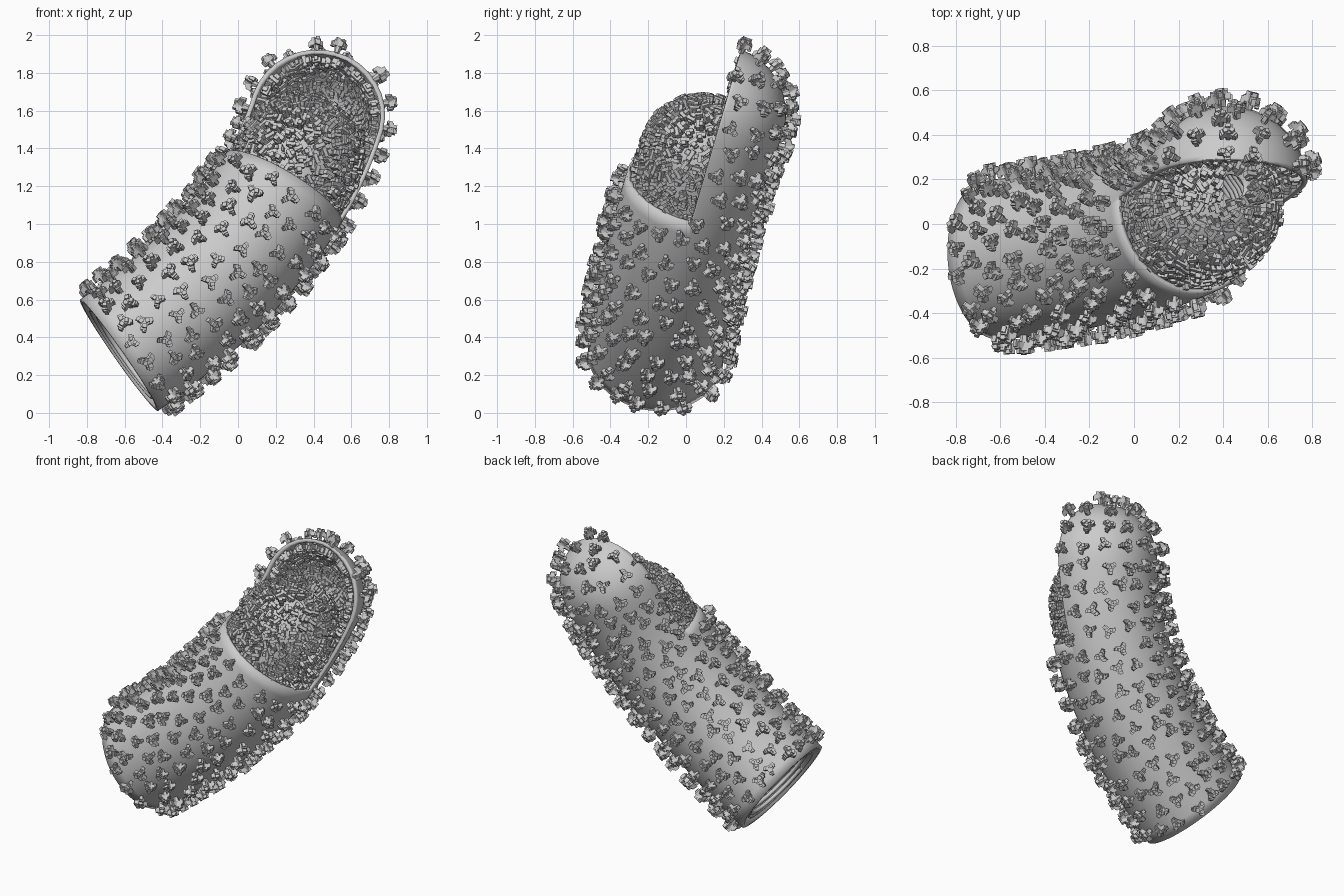
import bpy, bmesh, math, random
from mathutils import Vector, Matrix

if "Cube" in bpy.data.objects:
    bpy.data.objects.remove(bpy.data.objects["Cube"])

random.seed(4)
R, LEN, ROWS, CUT_ROW = 0.36, 1.75, 34, 19     # membrane radius, axis length, skin rows
CUT = (LEN + R * math.pi / 2) * CUT_ROW / ROWS  # distance along the axis where the cutaway starts
AXIS = [Vector(p) for p in ((-.63, -.16, .305), (-.18, -.12, .62), (.25, -.03, 1.05), (.42, .17, 1.585))]
PLANE_CO, PLANE_NO = Vector((0, -.266, 0)), Vector((0, -1, .29)).normalized()


def frame(t):
    """Point, tangent and two cross-section directions on the bent axis."""
    a, b, c, d = AXIS
    s = 1 - t
    p = a * s**3 + b * 3 * s * s * t + c * 3 * s * t * t + d * t**3
    tan = ((b - a) * s * s + (c - b) * 2 * s * t + (d - c) * t * t).normalized()
    f = Vector((0, -1, 0))
    f = (f - tan * f.dot(tan)).normalized()
    return p, tan, f, tan.cross(f)


def surf(u, phi, r, t_end=1.0):
    """Point and normal on a bullet: u runs along the tube, then over the dome."""
    over = max(0, u - LEN * t_end) / r
    p, tan, f, g = frame(min(u / LEN, t_end))
    n = (f * math.cos(phi) + g * math.sin(phi)) * math.cos(over) + tan * math.sin(over)
    return p + n * r, n


def top(r, t_end=1.0):
    return LEN * t_end + r * math.pi / 2


def in_front(p):
    return (p - PLANE_CO).dot(PLANE_NO)


def finish(name, bm, thick=0, smooth=True):
    me = bpy.data.meshes.new(name)
    bm.to_mesh(me)
    bm.free()
    ob = bpy.data.objects.new(name, me)
    bpy.context.collection.objects.link(ob)
    if thick:
        m = ob.modifiers.new("thickness", 'SOLIDIFY')
        m.thickness, m.offset = thick, -1
    if smooth:
        bpy.context.view_layer.objects.active = ob
        ob.select_set(True)
        bpy.ops.object.shade_smooth_by_angle(angle=math.radians(40))
        ob.select_set(False)
    return ob


def skin(u0, u1, r, t_end=1.0, seg=64, rows=ROWS):
    bm = bmesh.new()
    rings = [[bm.verts.new(surf(u0 + (u1 - u0) * i / rows, 2 * math.pi * j / seg, r, t_end)[0])
              for j in range(seg)] for i in range(rows + 1)]
    for lo, hi in zip(rings, rings[1:]):
        for j in range(seg):
            k = (j + 1) % seg
            bm.faces.new((lo[j], lo[k], hi[k], hi[j]))
    bmesh.ops.remove_doubles(bm, verts=bm.verts, dist=.0004)
    bmesh.ops.recalc_face_normals(bm, faces=bm.faces)
    if sum(f.normal.dot(f.calc_center_median() - frame(.5)[0]) for f in bm.faces) < 0:
        bmesh.ops.reverse_faces(bm, faces=bm.faces)
    return bm


def rows_on(u0, u1, r, gap, jitter, t_end=1.0):
    """Staggered, slightly irregular spots over a bullet surface."""
    n_rows = round((u1 - u0) / gap)
    for i in range(n_rows + 1):
        u = u0 + (u1 - u0) * i / max(1, n_rows)
        rho = r * math.cos(max(0, u - LEN * t_end) / r)
        n = max(1, round(2 * math.pi * rho / gap))
        for j in range(n):
            uu = min(u + random.uniform(-jitter, jitter) * gap, top(r, t_end))
            phi = 2 * math.pi * (j + .5 * (i % 2) + random.uniform(-jitter, jitter)) / n
            yield (uu, *surf(uu, phi, r, t_end))


def scatter(name, template, spots):
    bm = bmesh.new()
    for p, n in spots:
        start = len(bm.verts)
        bm.from_mesh(template)
        bm.verts.ensure_lookup_table()
        m = (Matrix.Translation(p) @ n.to_track_quat('Z', 'Y').to_matrix().to_4x4()
             @ Matrix.Rotation(random.uniform(0, 6.28), 4, 'Z') @ Matrix.Scale(random.uniform(.9, 1.1), 4))
        for v in bm.verts[start:]:
            v.co = m @ v.co
    return finish(name, bm, smooth=False)


def box(bm, size, loc, rot=None):
    m = Matrix.Translation(loc) @ Matrix.Diagonal((*size, 1))
    bmesh.ops.create_cube(bm, size=1, matrix=(rot @ m) if rot else m)


# Membrane: one bent bullet, front half of its domed end sliced away
bm = skin(0, top(R), R)
p, tan = frame(CUT / LEN)[:2]
upper = [f for f in bm.faces if (f.calc_center_median() - p).dot(tan) > 0]
parts = set(upper) | {e for f in upper for e in f.edges} | {v for f in upper for v in f.verts}
bmesh.ops.bisect_plane(bm, geom=list(parts), plane_co=PLANE_CO, plane_no=PLANE_NO)
gone = [f for f in bm.faces if (f.calc_center_median() - p).dot(tan) > 0
        and in_front(f.calc_center_median()) > 0]
bmesh.ops.delete(bm, geom=gone, context='FACES')
finish("membrane", bm, .024)

# Inner core: smaller bullet with an open tip
CORE_R, CORE_T = .29, .85
finish("inner_core", skin(.01, top(CORE_R, CORE_T) - .06, CORE_R, CORE_T, 48), .012)

# Coiled strand lining the core
cu = bpy.data.curves.new("coiled_strand", 'CURVE')
cu.dimensions, cu.bevel_depth, cu.bevel_resolution = '3D', .014, 1
sp = cu.splines.new('POLY')
pts, turn = 1300, 22
sp.points.add(pts - 1)
u_max = top(.255, CORE_T) - .06
for i, pt in enumerate(sp.points):
    pt.co = (*surf(.02 + (u_max - .02) * i / pts, 2 * math.pi * i / turn, .26, CORE_T)[0], 1)
bpy.context.collection.objects.link(bpy.data.objects.new("coiled_strand", cu))

# Surface spike: stalk with a chunky three-lobed head
bm = bmesh.new()
bmesh.ops.create_cone(bm, cap_ends=True, segments=6, radius1=.014, radius2=.026, depth=.072,
                      matrix=Matrix.Translation((0, 0, .031)))
for k in range(3):
    rot = Matrix.Rotation(k * 2 * math.pi / 3, 4, 'Z')
    box(bm, (.034, .030, .028), (.020, 0, .044), rot)
    box(bm, (.018, .020, .030), (.036, .004, .036), rot)
    box(bm, (.020, .022, .026), (.017, .004, .064), rot)
spike = bpy.data.meshes.new("spike")
bm.to_mesh(spike)
bm.free()
scatter("surface_spikes", spike, [(p, n) for u, p, n in rows_on(.08, top(R), R, .122, .18)
                                  if not (u > CUT - .02 and in_front(p) > -.002)])

# Inner stud: small blocky cross
bm = bmesh.new()
box(bm, (.056, .022, .026), (0, 0, .024))
box(bm, (.022, .052, .030), (.008, 0, .032))
box(bm, (.022, .024, .060), (-.010, .005, .028))
stud = bpy.data.meshes.new("stud")
bm.to_mesh(stud)
bm.free()
core = [(p, n) for u, p, n in rows_on(CUT, top(CORE_R, CORE_T) - .085, CORE_R, .053, .2, CORE_T)]
scatter("core_studs", stud, core)

# Studs lining the inside of the cut dome
scatter("dome_lining_studs", stud,
        [(p, -n) for u, p, n in rows_on(CUT, top(R - .024), R - .024, .053, .2) if in_front(p) < -.01])
